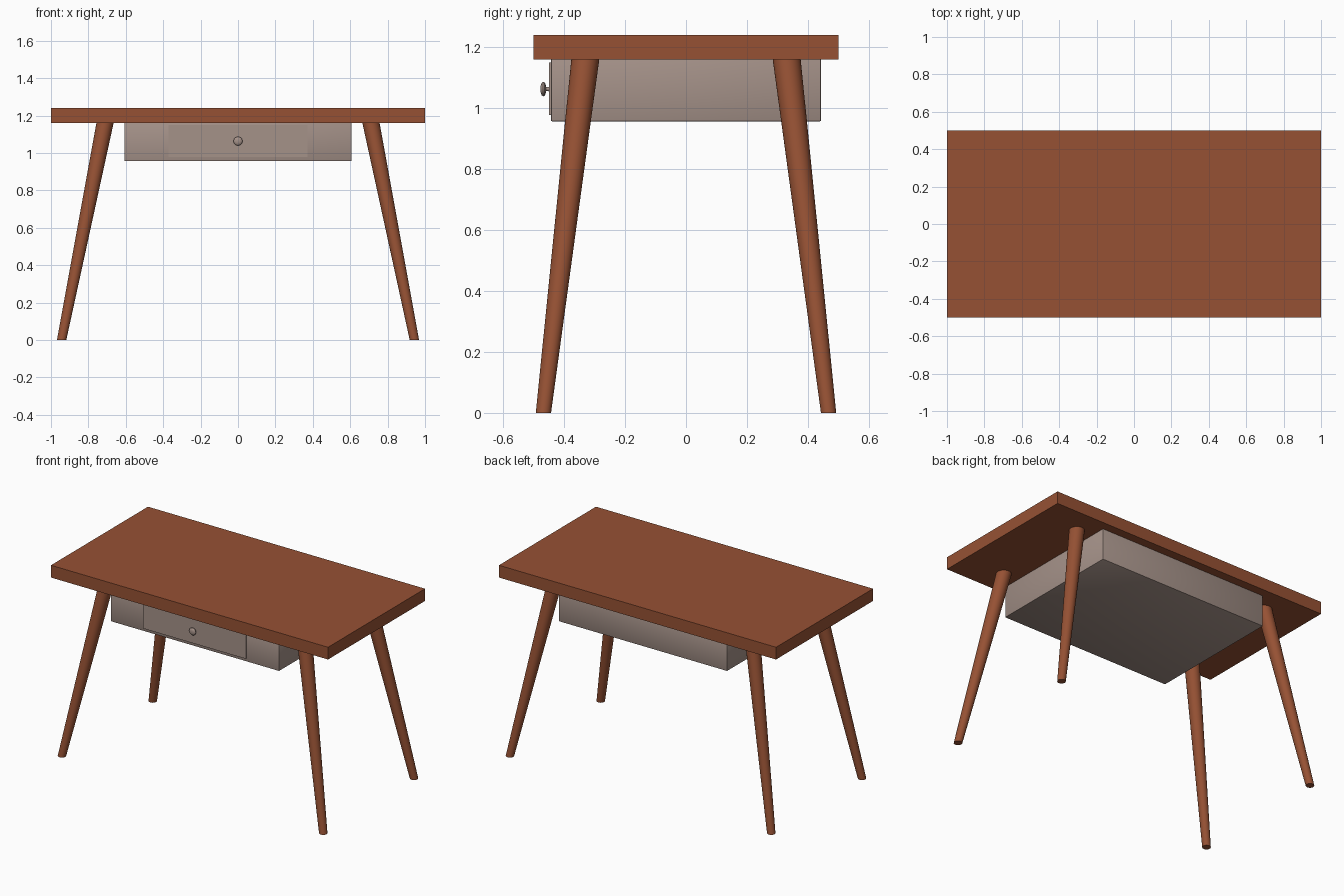
import bpy, bmesh, math
from mathutils import Matrix, Vector

if "Cube" in bpy.data.objects:
    bpy.data.objects.remove(bpy.data.objects["Cube"])


def material(name, rgb):
    m = bpy.data.materials.new(name)
    m.diffuse_color = (*rgb, 1)
    m.use_nodes = True
    m.node_tree.nodes["Principled BSDF"].inputs["Base Color"].default_value = m.diffuse_color
    return m


WOOD = material("red brown wood", (0.305, 0.083, 0.034))
GREY = material("warm grey", (0.376, 0.287, 0.25))


def finish(bm, name, mat, smooth=True):
    bmesh.ops.recalc_face_normals(bm, faces=bm.faces)
    me = bpy.data.meshes.new(name)
    bm.to_mesh(me)
    bm.free()
    me.materials.append(mat)
    ob = bpy.data.objects.new(name, me)
    bpy.context.collection.objects.link(ob)
    if smooth:
        bpy.ops.object.select_all(action='DESELECT')
        ob.select_set(True)
        bpy.context.view_layer.objects.active = ob
        bpy.ops.object.shade_smooth_by_angle(angle=math.radians(40))
    return ob


def box(name, lo, hi, mat, bevel=0):
    lo, hi = Vector(lo), Vector(hi)
    bm = bmesh.new()
    bmesh.ops.create_cube(bm, size=1, matrix=Matrix.Translation((lo + hi) / 2)
                          @ Matrix.Diagonal((*(hi - lo), 1)))
    if bevel:
        bmesh.ops.bevel(bm, geom=bm.edges[:], offset=bevel, segments=2,
                        profile=0.5, affect='EDGES')
    return finish(bm, name, mat)


def leg(name, sx, sy):
    # splayed, tapered leg with level ends
    bm = bmesh.new()
    n, rings = 32, []
    for x, y, z, r in ((0.943, 0.468, 0, 0.025), (0.71, 0.33, 1.165, 0.046)):
        rings.append([bm.verts.new((sx * x + r * math.cos(a), sy * y + r * math.sin(a), z))
                      for a in (2 * math.pi * i / n for i in range(n))])
    low, top = rings
    for i in range(n):
        j = (i + 1) % n
        bm.faces.new((low[i], low[j], top[j], top[i]))
    bm.faces.new(low)
    bm.faces.new(top)
    finish(bm, name, WOOD)


# table top
box("table_top", (-1, -0.5, 1.16), (1, 0.5, 1.24), WOOD)

# four legs
for sy, place in ((-1, "front"), (1, "back")):
    for sx, side in ((-1, "left"), (1, "right")):
        leg(f"{place}_{side}_leg", sx, sy)

# drawer case and drawer front
box("drawer_case", (-0.607, -0.443, 0.957), (0.607, 0.443, 1.162), GREY, 0.003)
box("drawer_front", (-0.372, -0.45, 0.977), (0.372, -0.44, 1.15), GREY)

# turned knob: radius and distance forward
profile = [(0.009, -0.448), (0.006, -0.453), (0.006, -0.459), (0.016, -0.461),
           (0.023, -0.465), (0.024, -0.469), (0.020, -0.474), (0.011, -0.477), (0, -0.478)]
bm = bmesh.new()
vs = [bm.verts.new((r, y, 0)) for r, y in profile]
es = [bm.edges.new(p) for p in zip(vs, vs[1:])]
bmesh.ops.spin(bm, geom=vs + es, cent=(0, 0, 0), axis=(0, 1, 0),
               angle=2 * math.pi, steps=24)
bmesh.ops.remove_doubles(bm, verts=bm.verts, dist=1e-5)
knob = finish(bm, "drawer_knob", GREY)
knob.location = (0, 0, 1.063)
